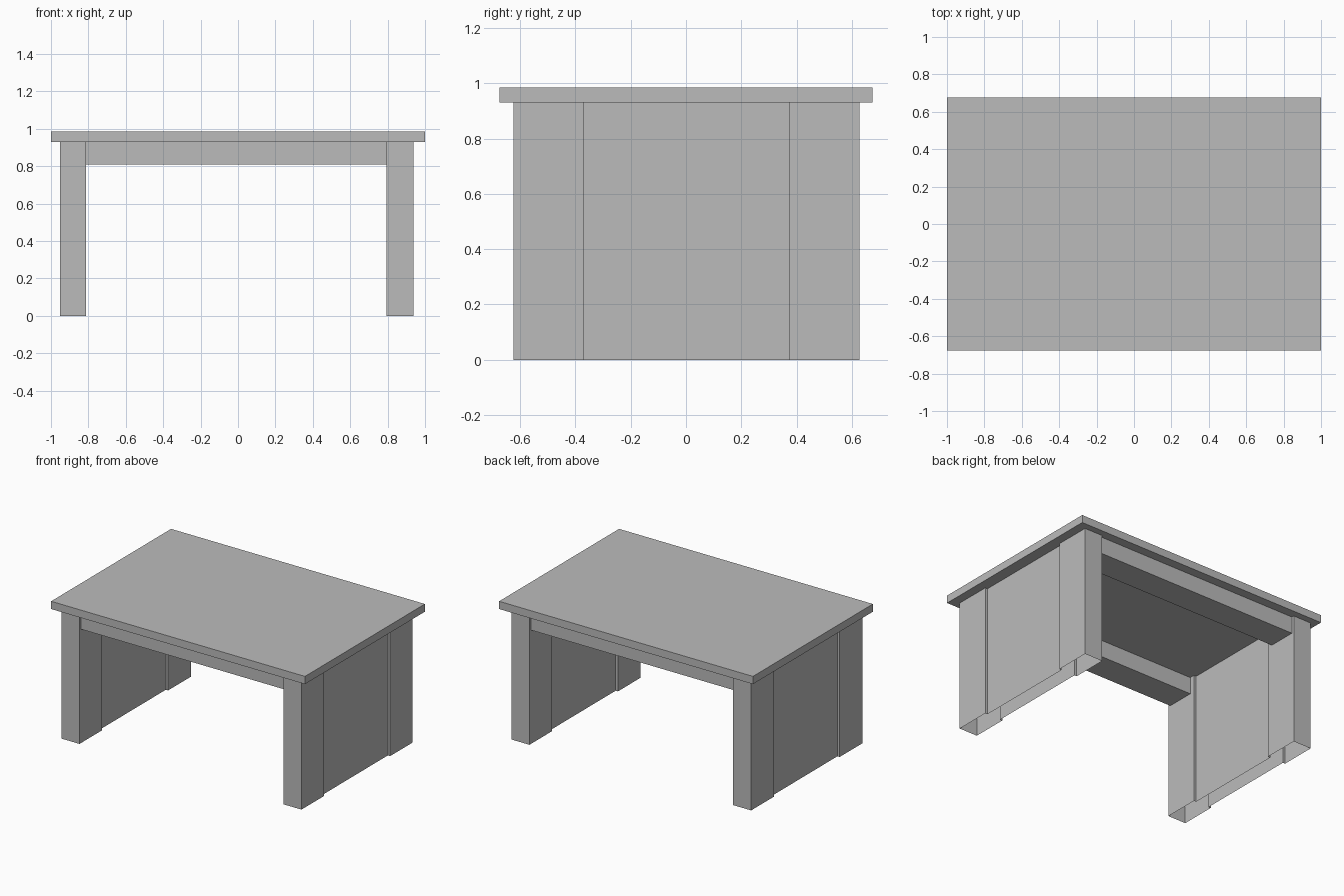
import bpy
import bmesh

cube = bpy.data.objects.get("Cube")
if cube:
    bpy.data.objects.remove(cube, do_unlink=True)

grey = bpy.data.materials.new("plain grey")
grey.use_nodes = True
COLOUR = (0.5, 0.5, 0.5, 1)
grey.diffuse_color = COLOUR
grey.node_tree.nodes["Principled BSDF"].inputs["Base Color"].default_value = COLOUR


def finish(name, bm):
    bmesh.ops.recalc_face_normals(bm, faces=bm.faces)
    mesh = bpy.data.meshes.new(name)
    bm.to_mesh(mesh)
    bm.free()
    mesh.materials.append(grey)
    obj = bpy.data.objects.new(name, mesh)
    bpy.context.collection.objects.link(obj)
    return obj


def box(name, low, high):
    bm = bmesh.new()
    bmesh.ops.create_cube(bm, size=1)
    for v in bm.verts:
        for i in range(3):
            v.co[i] = low[i] if v.co[i] < 0 else high[i]
    return finish(name, bm)


TOP, UNDER, APRON = 0.985, 0.93, 0.81
BACK, FRONT = 0.628, -0.624
LEG_DEPTH, RECESS = 0.255, 0.018


# Side support: two legs joined by a recessed panel, a shell open underneath
def side_support(name, x0, x1):
    y1, y2 = FRONT + LEG_DEPTH, BACK - LEG_DEPTH
    p0, p1 = x0 + RECESS, x1 - RECESS
    outline = [(x0, FRONT), (x1, FRONT), (x1, y1), (p1, y1), (p1, y2), (x1, y2),
               (x1, BACK), (x0, BACK), (x0, y2), (p0, y2), (p0, y1), (x0, y1)]
    bm = bmesh.new()
    base = bm.faces.new([bm.verts.new((x, y, 0)) for x, y in outline])
    solid = bmesh.ops.extrude_face_region(bm, geom=[base], use_keep_orig=True)
    for v in solid["geom"]:
        if isinstance(v, bmesh.types.BMVert):
            v.co.z = UNDER
    bmesh.ops.recalc_face_normals(bm, faces=bm.faces)
    floor = [f for f in bm.faces if all(v.co.z < 0.01 for v in f.verts)]
    bmesh.ops.delete(bm, geom=floor, context='FACES_ONLY')
    return finish(name, bm)


RIGHT_INNER, LEFT_INNER = -0.812, 0.794
side_support("right_side_support", -0.953, RIGHT_INNER)
side_support("left_side_support", LEFT_INNER, 0.937)

# Table top
box("table_top", (-1, -0.675, UNDER), (1, 0.675, TOP))

# Aprons under the front and back edges
for name, y0, y1 in (("front_apron", FRONT + RECESS, FRONT + LEG_DEPTH - 2 * RECESS),
                     ("back_apron", BACK - LEG_DEPTH + 2 * RECESS, BACK - RECESS)):
    box(name, (RIGHT_INNER, y0, APRON), (LEFT_INNER, y1, UNDER))
